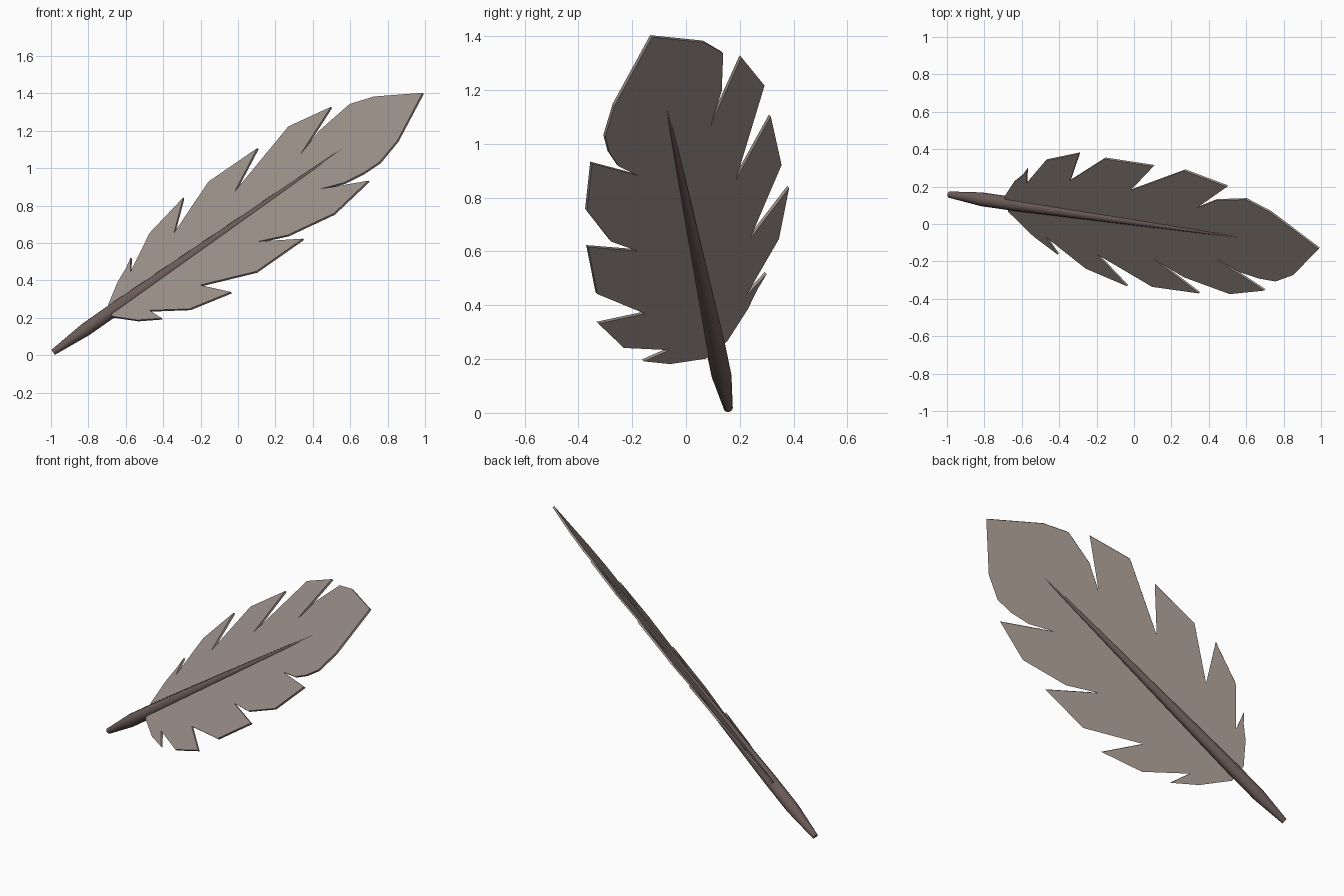
import bpy, bmesh, math
from mathutils import Vector

if "Cube" in bpy.data.objects:
    bpy.data.objects.remove(bpy.data.objects["Cube"])


def material(name, colour):
    m = bpy.data.materials.new(name)
    m.diffuse_color = (*colour, 1.0)
    m.use_nodes = True
    m.node_tree.nodes["Principled BSDF"].inputs["Base Color"].default_value = m.diffuse_color
    return m


def add_object(name, bm, mat):
    bmesh.ops.recalc_face_normals(bm, faces=bm.faces)
    mesh = bpy.data.meshes.new(name)
    bm.to_mesh(mesh)
    bm.free()
    mesh.materials.append(mat)
    ob = bpy.data.objects.new(name, mesh)
    bpy.context.collection.objects.link(ob)
    return ob


vane_colour = material("warm grey", (0.34, 0.285, 0.255))
shaft_colour = material("dark brown grey", (0.15, 0.108, 0.098))


# The whole feather lies in one tilted plane
def on_plane(x, z):
    return Vector((x, -0.688 - 0.829 * x + 0.985 * z, z))


normal = Vector((0.829, 1.0, -0.985)).normalized()

# Vane: notched outline, thin slab
outline = [
    (-.69, .27), (-.64, .39), (-.595, .465), (-.57, .52), (-.573, .44),
    (-.47, .65), (-.29, .84), (-.34, .65),
    (-.155, .925), (.107, 1.105), (-.016, .87),
    (.272, 1.22), (.50, 1.325), (.336, 1.07),
    (.44, 1.20), (.60, 1.34), (.73, 1.38), (.99, 1.40),
    (.855, 1.145), (.76, 1.03), (.67, .97), (.57, .92), (.44, .885),
    (.70, .93), (.515, .755), (.27, .64), (.11, .605),
    (.35, .62), (.10, .445), (-.20, .372),
    (-.035, .335), (-.256, .245), (-.47, .237),
    (-.405, .195), (-.535, .185), (-.67, .205),
]
THICK = 0.012
bm = bmesh.new()
face = bm.faces.new([bm.verts.new(on_plane(x, z) - normal * THICK / 2) for x, z in outline])
ext = bmesh.ops.extrude_face_region(bm, geom=[face], use_keep_orig=True)
moved = [v for v in ext["geom"] if isinstance(v, bmesh.types.BMVert)]
bmesh.ops.translate(bm, verts=moved, vec=normal * THICK)
bmesh.ops.triangulate(bm, faces=[f for f in bm.faces if len(f.verts) > 4])
add_object("vane", bm, vane_colour)

# Shaft: tapered round quill along the middle of the vane
start, end = Vector((-0.987, 0.157, 0.017)), on_plane(0.73, 1.22)
axis = (end - start).normalized()
side = axis.cross(normal).normalized()
up = side.cross(axis)
stations = [(0, .017), (.03, .023), (.10, .037), (.20, .037), (.35, .031),
            (.55, .023), (.78, .013), (1, .002)]
SIDES = 10
bm = bmesh.new()
rings = []
for t, r in stations:
    c = start.lerp(end, t)
    rings.append([bm.verts.new(c + r * (math.cos(a) * side + math.sin(a) * up))
                  for a in (2 * math.pi * i / SIDES for i in range(SIDES))])
for a, b in zip(rings, rings[1:]):
    for i in range(SIDES):
        j = (i + 1) % SIDES
        bm.faces.new((a[i], a[j], b[j], b[i]))
bm.faces.new(rings[0])
bm.faces.new(rings[-1])
shaft = add_object("shaft", bm, shaft_colour)
bpy.context.view_layer.objects.active = shaft
shaft.select_set(True)
bpy.ops.object.shade_smooth_by_angle(angle=math.radians(50))
